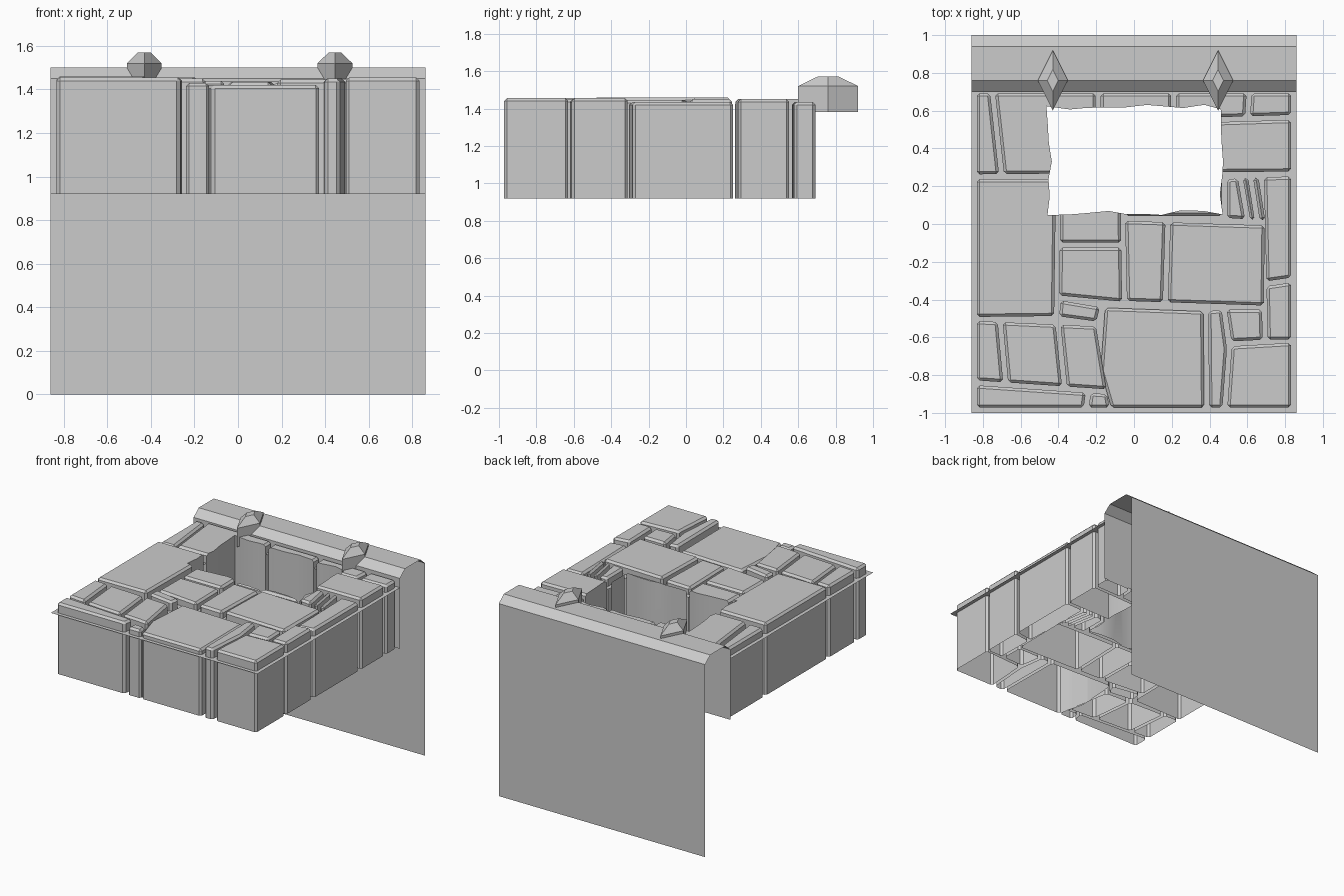
import bpy, bmesh, random
from mathutils import Vector

cube = bpy.data.objects.get("Cube")
if cube:
    bpy.data.objects.remove(cube, do_unlink=True)

random.seed(4)
HALF_GAP, CHAMFER = 0.013, 0.015
STONE_BASE, MORTAR_Z = 0.92, 1.38
EDGE, FRONT, BACK = 0.845, -0.985, 0.705   # limits of the paving

stone_grey = bpy.data.materials.new("stone_grey")
stone_grey.use_nodes = True
stone_grey.diffuse_color = (0.6, 0.6, 0.6, 1)
stone_grey.node_tree.nodes["Principled BSDF"].inputs["Base Color"].default_value = stone_grey.diffuse_color


def make_object(name, bm):
    mesh = bpy.data.meshes.new(name)
    bm.to_mesh(mesh)
    bm.free()
    mesh.materials.append(stone_grey)
    obj = bpy.data.objects.new(name, mesh)
    bpy.context.collection.objects.link(obj)
    return obj


def activate(obj):
    bpy.ops.object.select_all(action='DESELECT')
    obj.select_set(True)
    bpy.context.view_layer.objects.active = obj


def prism(bm, outline, bottom, top, taper=1.0, centre=(0, 0)):
    """Closed prism from a counter-clockwise outline, optionally tapered."""
    c = Vector(centre)
    low = [bm.verts.new((p[0], p[1], bottom)) for p in outline]
    high = [bm.verts.new((*(c + (Vector(p) - c) * taper), top)) for p in outline]
    bm.faces.new(low[::-1])
    bm.faces.new(high)
    for i in range(len(low)):
        j = (i + 1) % len(low)
        bm.faces.new((low[i], low[j], high[j], high[i]))
    return low, high


# Flat layout helpers: clip keeps the part left of the line p-q
def clip(poly, p, q, gap=0.0):
    p, q = Vector(p), Vector(q)
    along = (q - p).normalized()
    normal = Vector((-along.y, along.x))
    kept = []
    for a, b in zip(poly, poly[1:] + poly[:1]):
        a, b = Vector(a), Vector(b)
        da, db = (a - p).dot(normal) - gap, (b - p).dot(normal) - gap
        if da >= 0:
            kept.append(a)
        if da * db < 0:
            kept.append(a.lerp(b, da / (da - db)))
    return kept


def split(poly, p, q):
    return clip(poly, p, q), clip(poly, q, p)


def split_x(poly, x_low, x_high):
    """Left and right pieces, cut between the lowest and highest edge."""
    ys = [p[1] for p in poly]
    return split(poly, (x_low, min(ys)), (x_high, max(ys)))


def split_y(poly, y_left, y_right):
    """Back and front pieces, cut between the two sides."""
    xs = [p[0] for p in poly]
    return split(poly, (min(xs), y_left), (max(xs), y_right))


paving = bmesh.new()


def stone(poly, top):
    """One chamfered paving stone, shrunk to leave the joint open."""
    shape = poly
    for p, q in zip(poly, poly[1:] + poly[:1]):
        shape = clip(shape, p, q, HALF_GAP)
    low, high = prism(paving, shape, STONE_BASE, top)
    edges = {e for v in high for e in v.link_edges}
    bmesh.ops.bevel(paving, geom=list(edges), offset=CHAMFER, segments=1,
                    affect='EDGES', clamp_overlap=True)


# Back row
back_row = [(-EDGE, .25), (EDGE, .265), (EDGE, BACK), (-EDGE, BACK)]
piece, rest = split_x(back_row, -.7, -.75)
stone(piece, 1.44)
piece, rest = split_x(rest, -.19, -.19)
stone(piece, 1.45)
piece, rest = split_x(rest, .21, .21)
stone(piece, 1.44)
upper, lower = split_y(rest, .545, .565)
stone(lower, 1.45)
for piece in split_x(upper, .6, .61):
    stone(piece, 1.435)

# Large left slab and the pair beside it
stone([(-EDGE, -.505), (-.41, -.5), (-.4, .25), (-EDGE, .25)], 1.46)
for piece in split_y([(-.41, -.39), (-.05, -.425), (-.06, .25), (-.4, .25)], -.112, -.112):
    stone(piece, 1.44)

# Centre pair and the broken sliver behind it
left, right = split_x([(-.05, -.42), (.7, -.445), (.705, .005), (-.06, .03)], .165, .18)
stone(left, 1.435)
stone(right, 1.445)
stone([(-.06, .03), (.48, .03), (.48, .25), (-.06, .25)], 1.43)

# Narrow slats and the right border
piece, rest = split_x([(.48, .02), (.71, .005), (.67, .26), (.48, .25)], .605, .56)
stone(piece, 1.45)
for piece in split_x(rest, .655, .615):
    stone(piece, 1.45)
upper, lower = split_y([(.695, -.625), (EDGE, -.625), (EDGE, .265), (.675, .26)], -.32, -.295)
stone(upper, 1.435)
stone(lower, 1.455)

# Front left group
upper, lower = split_y([(-EDGE, FRONT), (-.115, FRONT), (-.19, -.53), (-EDGE, -.5)], -.84, -.89)
left, right = split_x(lower, -.255, -.235)
stone(left, 1.455)
stone(right, 1.43)
piece, rest = split_x(upper, -.675, -.71)
stone(piece, 1.455)
for piece in split_x(rest, -.365, -.405):
    stone(piece, 1.45)
stone([(-.41, -.5), (-.19, -.53), (-.165, -.43), (-.4, -.39)], 1.455)

# Front middle and front right groups
stone([(-.13, FRONT), (.385, FRONT), (.38, -.45), (-.165, -.43), (-.19, -.78)], 1.42)
stone([(.385, FRONT), (.48, FRONT), (.505, -.66), (.475, -.44), (.38, -.45)], 1.45)
stone([(.48, FRONT), (EDGE, FRONT), (EDGE, -.615), (.505, -.635)], 1.455)
stone([(.505, -.635), (.695, -.625), (.69, -.44), (.475, -.44)], 1.45)

paving_stones = make_object("paving_stones", paving)

# Ragged outline of the opening
corners = [(-.45, .06), (.46, .06), (.46, .62), (-.45, .62)]
ragged = []
for (a, b), steps in zip(zip(corners, corners[1:] + corners[:1]), (9, 6, 9, 6)):
    for i in range(steps):
        p = Vector(a).lerp(Vector(b), i / steps)
        ragged.append(p + Vector((random.uniform(-.015, .015), random.uniform(-.015, .015))))

# Cut the opening through the stones
cutter_mesh = bmesh.new()
prism(cutter_mesh, ragged, 0.5, 2.0)
cutter = make_object("opening_cutter", cutter_mesh)
cutter.hide_render = True
cut = paving_stones.modifiers.new("opening", 'BOOLEAN')
cut.operation, cut.solver, cut.object = 'DIFFERENCE', 'EXACT', cutter
activate(paving_stones)
bpy.ops.object.modifier_apply(modifier=cut.name)
bpy.data.objects.remove(cutter, do_unlink=True)

# The stones are open underneath
bm = bmesh.new()
bm.from_mesh(paving_stones.data)
under = [f for f in bm.faces if all(v.co.z < STONE_BASE + .001 for v in f.verts)]
bmesh.ops.delete(bm, geom=under, context='FACES')
bm.to_mesh(paving_stones.data)
bm.free()
activate(paving_stones)
bpy.ops.object.shade_smooth_by_angle(angle=0.52)

# Mortar sheet between the stones, with the same opening
bm = bmesh.new()
for loop in ([(-.86, -1), (.86, -1), (.86, .7), (-.86, .7)], ragged):
    verts = [bm.verts.new((p[0], p[1], MORTAR_Z)) for p in loop]
    for a, b in zip(verts, verts[1:] + verts[:1]):
        bm.edges.new((a, b))
bmesh.ops.triangle_fill(bm, edges=bm.edges[:], use_beauty=True, normal=(0, 0, 1))
make_object("mortar_sheet", bm)

# Back wall and raised kerb, one folded sheet with open ends
profile = [(.7, STONE_BASE), (.7, 1.45), (.76, 1.5), (.94, 1.5), (1, 1.45), (1, 0)]
bm = bmesh.new()
rows = [[bm.verts.new((x, y, z)) for x in (-.86, .86)] for y, z in profile]
for a, b in zip(rows, rows[1:]):
    bm.faces.new((a[0], a[1], b[1], b[0]))
make_object("back_wall_and_kerb", bm)

# Faceted diamond studs on the kerb
for name, x in (("right_stud", -.43), ("left_stud", .445)):
    y = .76
    rhombus = [(x - .08, y), (x, y - .16), (x + .08, y), (x, y + .16)]
    bm = bmesh.new()
    prism(bm, rhombus, MORTAR_Z, 1.52)
    prism(bm, rhombus, 1.52, 1.57, taper=.36, centre=(x, y))
    inner = [f for f in bm.faces if all(abs(v.co.z - 1.52) < .001 for v in f.verts)]
    bmesh.ops.delete(bm, geom=inner, context='FACES')
    bmesh.ops.remove_doubles(bm, verts=bm.verts[:], dist=.0005)
    make_object(name, bm)
